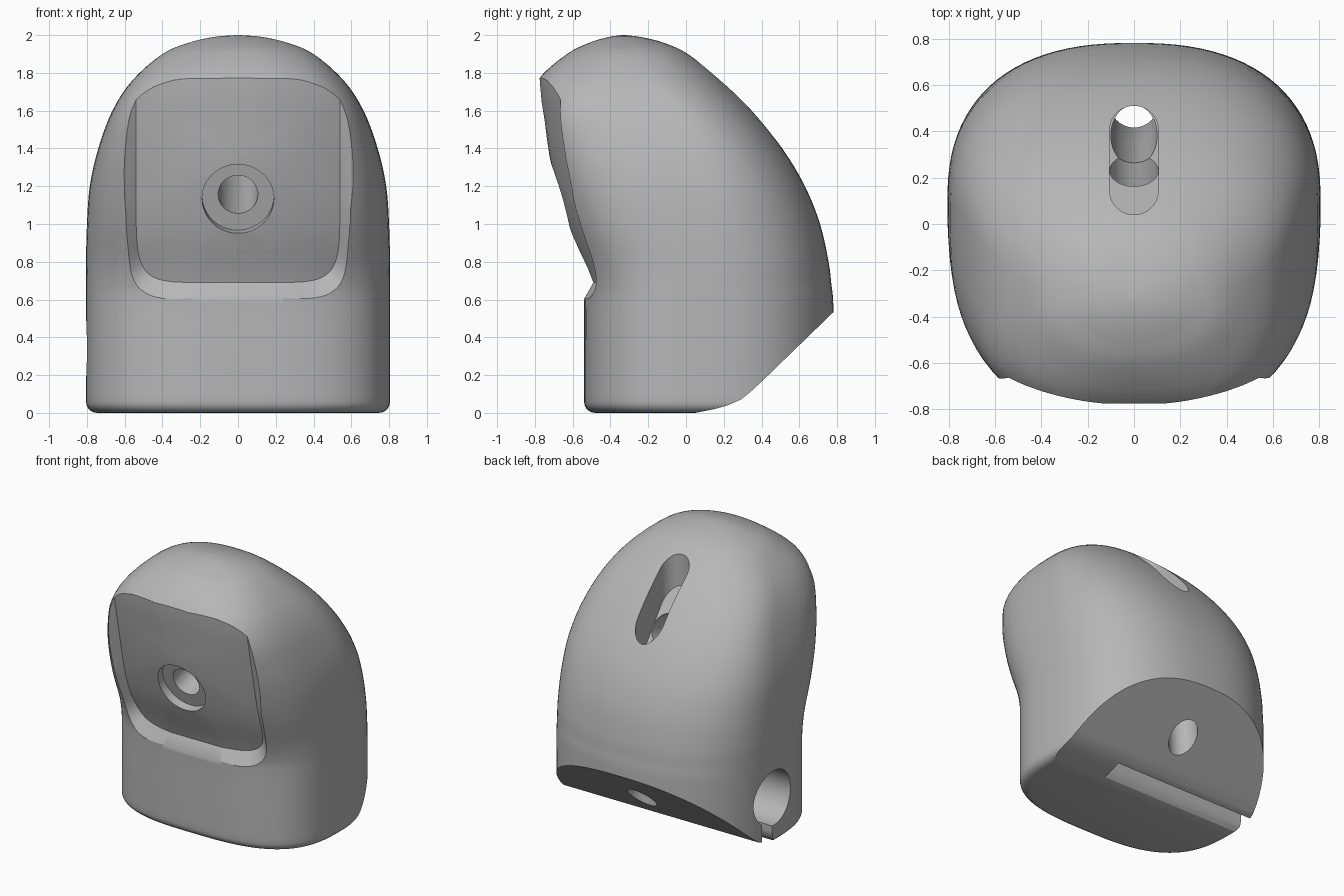
import bpy, bmesh, math
from mathutils import Vector

if "Cube" in bpy.data.objects:
    bpy.data.objects.remove(bpy.data.objects["Cube"], do_unlink=True)

grey = bpy.data.materials.new("plain grey")
grey.use_nodes = True
COLOR = (0.47, 0.47, 0.47, 1)
grey.diffuse_color = COLOR
grey.node_tree.nodes["Principled BSDF"].inputs["Base Color"].default_value = COLOR


def loft(name, rings):
    """Skin a list of equal rings into a closed solid."""
    bm = bmesh.new()
    loops = [[bm.verts.new(p) for p in ring] for ring in rings]
    count = len(loops[0])
    for a, b in zip(loops, loops[1:]):
        for i in range(count):
            j = (i + 1) % count
            bm.faces.new((a[i], a[j], b[j], b[i]))
    bm.faces.new(loops[0])
    bm.faces.new(loops[-1])
    bmesh.ops.recalc_face_normals(bm, faces=bm.faces)
    mesh = bpy.data.meshes.new(name)
    bm.to_mesh(mesh)
    bm.free()
    mesh.materials.append(grey)
    obj = bpy.data.objects.new(name, mesh)
    bpy.context.collection.objects.link(obj)
    return obj


def spline(rows, steps):
    """Smooth rows of values with a Catmull-Rom curve."""
    out = []
    for k in range(len(rows) - 1):
        a, b, c, d = (rows[max(0, min(len(rows) - 1, k + o))] for o in (-1, 0, 1, 2))
        for s in range(steps):
            t = s / steps
            out.append([q + 0.5 * t * (r - p + t * (2 * p - 5 * q + 4 * r - u
                        + t * (3 * (q - r) + u - p))) for p, q, r, u in zip(a, b, c, d)])
    return out + [rows[-1]]


def power(v, n):
    return math.copysign(abs(v) ** (2 / n), v)


def angles(count):
    return [math.tau * (i + 0.5) / count for i in range(count)]


def tube(name, path, radius, count=40):
    """Round channel along a path of (y, z) points in the middle plane."""
    pts = [Vector((0, y, z)) for y, z in path]
    rings = []
    for i, p in enumerate(pts):
        along = (pts[min(i + 1, len(pts) - 1)] - pts[max(i - 1, 0)]).normalized()
        side = Vector((1, 0, 0))
        up = along.cross(side)
        rings.append([p + radius * (math.cos(t) * side + math.sin(t) * up) for t in angles(count)])
    return loft(name, rings)


def prism(name, profile, x0, x1):
    return loft(name, [[(x, y, z) for y, z in profile] for x in (x0, x1)])


def cut(target, cutter):
    cutter.hide_render = True
    mod = target.modifiers.new("cut", 'BOOLEAN')
    mod.operation = 'DIFFERENCE'
    mod.solver = 'EXACT'
    mod.object = cutter
    bpy.context.view_layer.objects.active = target
    bpy.ops.object.modifier_apply(modifier=mod.name)
    bpy.data.objects.remove(cutter, do_unlink=True)


# Body stations: height, half width, front y, back y, widest y, front squareness
foot = []
for k in range(6):
    a = math.pi / 2 * k / 5
    inset = .06 * (1 - math.sin(a))
    foot.append([.06 * (1 - math.cos(a)), .805 - inset, inset - .54, .78 - inset, .1, 3])
stations = [
    (.06, .805, -.54, .78, .1, 3), (.3, .805, -.54, .785, .1, 3), (.58, .805, -.54, .78, .1, 3),
    (.68, .805, -.55, .77, .1, 3), (.8, .805, -.59, .755, .1, 3), (1, .8, -.665, .71, .08, 3.2),
    (1.2, .785, -.73, .63, .05, 3.3), (1.4, .74, -.78, .51, 0, 3.5), (1.6, .665, -.81, .35, -.1, 3.6),
    (1.76, .56, -.785, .185, -.22, 3), (1.9, .4, -.63, .01, -.31, 2.3), (1.96, .26, -.51, -.12, -.32, 2),
    (1.99, .13, -.41, -.24, -.33, 2), (2, .01, -.34, -.32, -.33, 2)]
rings = []
for z, w, front, back, mid, n in foot[:-1] + spline(stations, 4):
    ring = []
    for t in angles(96):
        s = math.sin(t)
        e = n if s < 0 else 2.4
        depth = mid - front if s < 0 else back - mid
        ring.append((w * power(math.cos(t), e), mid + depth * power(s, e), z))
    rings.append(ring)
body = loft("body", rings)

# Sloped underside at the back
cut(body, prism("underside_cutter", [(.05, -.2), (.05, 0), (.15, .02), (.22, .04), (.29, .07),
                                     (.34, .11), (.4, .165), (1.2, .94), (1.2, -.2)], -1, 1))

# Curved front pad, sunk in with a flared rim
pad_line = spline([(.3, -.43), (.69, -.505), (.95, -.61), (1.3, -.71), (1.55, -.75),
                   (1.76, -.78), (2.5, -.84)], 6)


def pad_y(x, z):
    for (z0, y0), (z1, y1) in zip(pad_line, pad_line[1:]):
        if z <= z1:
            break
    return y0 + (y1 - y0) * (z - z0) / (z1 - z0) + 0.36 * x * x


outline = [(power(math.cos(t), 7), power(math.sin(t), 7)) for t in angles(96)]
pad_rings = []
for scale in (.03, .15, .3, .45, .6, .75, .88, 1):
    flat = [(.54 * scale * u, 1.35 + .66 * scale * v) for u, v in outline]
    pad_rings.append([(x, pad_y(x, z), z) for x, z in flat])
rim = [(x + .35 * u, y - .2, z + .35 * v) for (x, y, z), (u, v) in zip(pad_rings[-1], outline)]
pad_rings += [rim, [(x, -1.5, z) for x, y, z in rim]]
cut(body, loft("pad_cutter", pad_rings))

# Countersunk front hole, leaning up into the body
cut(body, tube("countersink_cutter", [(-.92, 1.06), (-.6, 1.15)], .19, 56))
cut(body, tube("front_hole_cutter", [(-.9, 1.07), (.3, 1.42)], .105))

# Rounded slot in the back with a sloping floor
slot = [(.105 * math.cos(t), .275 + math.copysign(.13, math.sin(t)) + .105 * math.sin(t))
        for t in angles(48)]
cut(body, loft("slot_cutter", [[(x, y, 1.7 - 1.3 * y) for x, y in slot],
                               [(x, y, 2.2) for x, y in slot]]))

# Channel from the slot down to the underside
bend = spline([(.33, 1.5), (.4, 1.1), (.48, .6), (.53, 0)], 4)
cut(body, tube("channel_cutter", bend, .1))

# Side bore with a narrow slot opening downward past a rounded lip
bore = [(.13 + .2 * math.cos(t), .34 + .2 * math.sin(t)) for t in angles(48)]
cut(body, prism("bore_cutter", bore, -1, .35))
cut(body, prism("bore_slot_cutter", [(.06, -.1), (.06, 0), (.11, .015), (.14, .05), (.15, .09),
                                     (.15, .25), (.25, .25), (.26, -.1)], -1, .35))

# Smooth shading with crisp cut edges
bpy.ops.object.select_all(action='DESELECT')
body.select_set(True)
bpy.context.view_layer.objects.active = body
bpy.ops.object.shade_smooth_by_angle(angle=math.radians(32))
